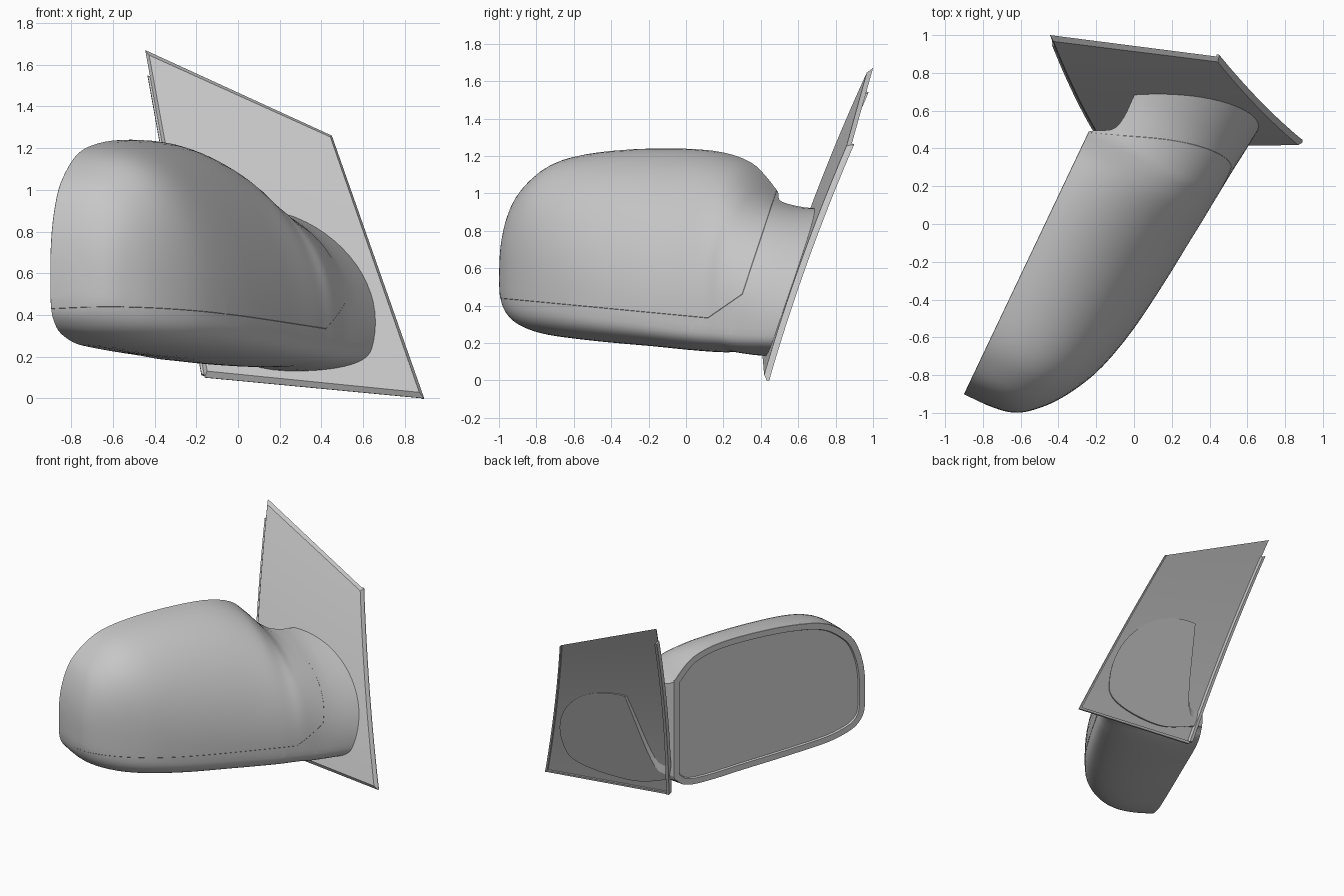
import bpy, bmesh
from math import sin, cos, pi
from mathutils import Vector

if "Cube" in bpy.data.objects:
    bpy.data.objects.remove(bpy.data.objects["Cube"], do_unlink=True)

grey = bpy.data.materials.new("plain_grey")
grey.use_nodes = True
grey.diffuse_color = (0.57, 0.57, 0.57, 1)
grey.node_tree.nodes["Principled BSDF"].inputs["Base Color"].default_value = grey.diffuse_color


def finish(bm, name, angle):
    mesh = bpy.data.meshes.new(name)
    bm.to_mesh(mesh)
    bm.free()
    mesh.materials.append(grey)
    obj = bpy.data.objects.new(name, mesh)
    bpy.context.collection.objects.link(obj)
    bpy.ops.object.select_all(action="DESELECT")
    obj.select_set(True)
    bpy.context.view_layer.objects.active = obj
    bpy.ops.object.shade_smooth_by_angle(angle=angle)
    return obj


# Mounting plate surface: a slightly bowed four-sided sheet
LOW_IN, LOW_OUT = Vector((-0.16, 0.422, 0.10)), Vector((0.893, 0.432, 0.0))
TOP_IN, TOP_OUT = Vector((-0.445, 1.0, 1.67)), Vector((0.45, 0.885, 1.26))


def plate_point(u, v):
    p = LOW_IN.lerp(LOW_OUT, u).lerp(TOP_IN.lerp(TOP_OUT, u), v)
    p.y -= (0.15 - 0.06 * u) * v * (1 - v)
    return p


def slab(name, u_range, v_range, offset, inset=0, nu=8, nv=16):
    """Thick sheet following the plate; the second layer is offset and inset."""
    bm = bmesh.new()
    layers = []
    for shift, pad in ((Vector(), 0), (Vector(offset), inset)):
        grid = []
        for j in range(nv + 1):
            row = []
            for i in range(nu + 1):
                fu = pad + (1 - 2 * pad) * i / nu
                fv = pad + (1 - 2 * pad) * j / nv
                u = u_range[0] + (u_range[1] - u_range[0]) * fu
                v = v_range[0] + (v_range[1] - v_range[0]) * fv
                row.append(bm.verts.new(plate_point(u, v) + shift))
            grid.append(row)
        for j in range(nv):
            for i in range(nu):
                bm.faces.new((grid[j][i], grid[j][i + 1], grid[j + 1][i + 1], grid[j + 1][i]))
        layers.append(grid[0] + [r[-1] for r in grid[1:]] + grid[-1][-2::-1]
                      + [r[0] for r in grid[-2:0:-1]])
    first, second = layers
    for k in range(len(first)):
        n = (k + 1) % len(first)
        bm.faces.new((first[k], first[n], second[n], second[k]))
    bmesh.ops.recalc_face_normals(bm, faces=bm.faces)
    return finish(bm, name, 0.5)


slab("mounting_plate", (0, 1), (0, 1), (0, -0.02, 0.007), 0.016)
slab("inner_edge_strip", (-0.012, 0.012), (0.01, 0.92), (0, 0.032, -0.008), nu=1)
slab("outer_edge_strip", (0.985, 1), (0, 1), (0, 0.012, -0.003), nu=1)
slab("bottom_edge_strip", (0, 1), (0, 0.012), (0, 0.014, -0.001), nv=1)

# Housing stations: along, rim top, widest height, rim bottom, belly bottom,
# depth, inner start, top roundness
STATIONS = [
    (0, .67, .56, .49, .485, .13, 0, .8),
    (.012, .78, .55, .42, .41, .235, 0, .75),
    (.04, .89, .54, .37, .355, .31, 0, .7),
    (.09, 1.0, .52, .325, .305, .375, 0, .68),
    (.17, 1.085, .49, .292, .268, .45, 0, .68),
    (.29, 1.165, .46, .262, .236, .528, 0, .7),
    (.45, 1.21, .43, .245, .214, .6, 0, .78),
    (.7, 1.235, .39, .225, .19, .663, 0, .9),
    (1, 1.237, .35, .205, .167, .706, 0, .98),
    (1.22, 1.217, .32, .188, .148, .73, 0, 1),
    (1.38, 1.165, .3, .185, .136, .748, 0, .96),
    (1.47, 1.09, .295, .205, .13, .756, 0, .9),
    (1.54, 1.01, .29, .255, .126, .764, 0, .8),
    (1.6, .965, .285, .2, .123, .77, .105, .83),
    (1.68, .94, .28, .15, .12, .778, .135, .88),
    (1.82, .92, .275, .135, .118, .795, .135, .98),
    (2.1, .92, .27, .135, .118, .825, .13, 1.1),
]
ALONG, OUT = Vector((0.429, 0.903, 0)), Vector((0.903, -0.429, 0))
ORIGIN = Vector((-0.9, -0.9, 0))
ARC = 40


def smooth_rows(rows, steps):
    """Catmull-Rom interpolation through the stations."""
    result = []
    for k in range(len(rows) - 1):
        quad = rows[max(k - 1, 0)], rows[k], rows[k + 1], rows[min(k + 2, len(rows) - 1)]
        for m in range(steps):
            t = m / steps
            result.append([b + 0.5 * t * (c - a + t * (2 * a - 5 * b + 4 * c - d
                           + t * (3 * (b - c) + d - a))) for a, b, c, d in zip(*quad)])
    return result + [list(rows[-1])]


def cut(bm, normal, point, clear=False):
    geom = list(bm.verts) + list(bm.edges) + list(bm.faces)
    bmesh.ops.bisect_plane(bm, geom=geom, dist=1e-5, plane_co=point,
                           plane_no=normal, clear_outer=clear)


# Housing and foot: one loft of D-shaped sections, the underside dipping below the rim
bm = bmesh.new()
rings, starts = [], []
for s, top, mid, low, belly, depth, start, roundness in smooth_rows(STATIONS, 3):
    start = max(start, 0)
    ring = []
    for k in range(ARC + 1):
        a = pi * (k / ARC - 0.5)
        power = roundness if a > 0 else 0.58
        across, up = max(cos(a), 0) ** power, abs(sin(a)) ** power
        limit = top if a > 0 else belly + (low - belly) * (1 - across) ** 2
        height = Vector((0, 0, mid + (limit - mid) * up))
        d = start + (depth - start) * across
        ring.append(bm.verts.new(ORIGIN + ALONG * s + OUT * d + height))
    rings.append(ring)
    starts.append(start)
opening = []
for k in range(len(rings) - 1):
    a, b = rings[k], rings[k + 1]
    for j in range(ARC + 1):
        n = (j + 1) % (ARC + 1)
        face = bm.faces.new((a[j], a[n], b[n], b[j]))
        if j == ARC and starts[k] < 1e-4 and starts[k + 1] < 1e-4:
            opening.append(face)
bm.faces.new(rings[0])
bm.faces.new(rings[-1])
bmesh.ops.recalc_face_normals(bm, faces=bm.faces)

# Rim and recessed mirror glass
glass = bmesh.ops.dissolve_faces(bm, faces=opening)["region"]
bmesh.ops.inset_individual(bm, faces=glass, thickness=0.045, use_even_offset=True)
bmesh.ops.inset_individual(bm, faces=glass, thickness=0.006, depth=-0.012, use_even_offset=True)

# Foot trimmed just behind the plate, with a crisp flat end
p, q, r = plate_point(0.33, 0.58), plate_point(0.87, 0.22), plate_point(0.07, 0.04)
normal = (q - p).cross(r - p).normalized()
if normal.y < 0:
    normal.negate()
cut(bm, normal, p + normal * 0.013, clear=True)
bmesh.ops.remove_doubles(bm, verts=bm.verts, dist=0.0004)
end = bmesh.ops.holes_fill(bm, edges=[e for e in bm.edges if e.is_boundary], sides=0)["faces"]
for f in end:
    for e in f.edges:
        e.smooth = False
bmesh.ops.recalc_face_normals(bm, faces=bm.faces)

# Raised outer cover, bounded by the lower seam, the neck seam and their corner
SEAMS = [(Vector((0, -0.095, -1)), -0.344),
         (Vector((0, 1, -0.33)), 0.15),
         (Vector((0, 0.69, -1)), -0.252)]
for n, c in SEAMS:
    cut(bm, n, n * (c / n.length_squared))
bm.normal_update()
allowed = set()
for f in bm.faces:
    centre = f.calc_center_median()
    out = f.normal.dot(OUT)
    recess_wall = (centre - ORIGIN).dot(OUT) < 0.03 and abs(out) > 0.3
    if all(n.dot(centre) < c for n, c in SEAMS) and out > -0.9 and not recess_wall:
        allowed.add(f)
# keep only the connected outer shell
seed = max(allowed, key=lambda f: (f.calc_center_median() - ORIGIN).dot(OUT))
shell, queue = {seed}, [seed]
while queue:
    for e in queue.pop().edges:
        for f in e.link_faces:
            if f in allowed and f not in shell:
                shell.add(f)
                queue.append(f)
bmesh.ops.inset_region(bm, faces=list(shell), thickness=0.002, depth=0.0015,
                       use_boundary=False, use_even_offset=False)
finish(bm, "mirror_housing", 0.6)
